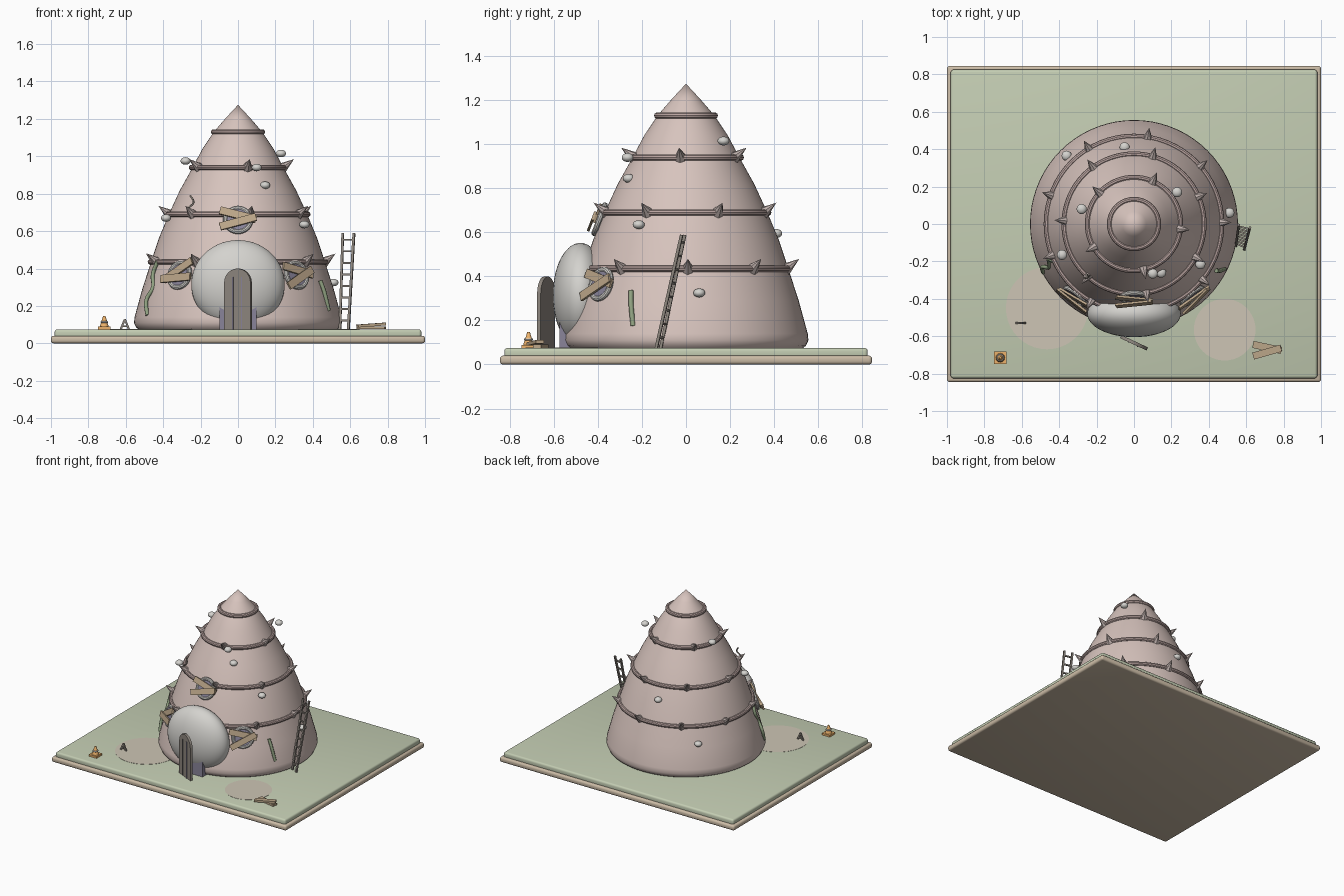
import bpy, bmesh, math
from mathutils import Matrix, Vector, Euler

if "Cube" in bpy.data.objects:
    bpy.data.objects.remove(bpy.data.objects["Cube"])

T = Matrix.Translation
mats = {}


def mat(name, col):
    m = bpy.data.materials.new(name)
    m.diffuse_color = (*col, 1)
    m.use_nodes = True
    m.node_tree.nodes["Principled BSDF"].inputs["Base Color"].default_value = m.diffuse_color
    mats[name] = m


mat("pink", (.68, .55, .51)); mat("trim", (.50, .38, .36)); mat("spike", (.50, .42, .40))
mat("stone", (.66, .65, .62)); mat("wood", (.50, .38, .25)); mat("dark_wood", (.27, .24, .21))
mat("tan", (.60, .50, .38)); mat("grass", (.55, .61, .45)); mat("vine", (.28, .36, .22))
mat("glass", (.25, .23, .32)); mat("orange", (.85, .45, .15)); mat("patch", (.61, .56, .46))


def finish(name, bm, m, angle=35):
    bmesh.ops.recalc_face_normals(bm, faces=bm.faces)
    me = bpy.data.meshes.new(name)
    bm.to_mesh(me)
    bm.free()
    ob = bpy.data.objects.new(name, me)
    bpy.context.collection.objects.link(ob)
    me.materials.append(mats[m])
    bpy.ops.object.select_all(action='DESELECT')
    ob.select_set(True)
    bpy.context.view_layer.objects.active = ob
    bpy.ops.object.shade_smooth_by_angle(angle=math.radians(angle))
    return ob


def box(name, size, M, m, bevel=0):
    bm = bmesh.new()
    bmesh.ops.create_cube(bm, size=1, matrix=M @ Matrix.Diagonal((*size, 1)))
    if bevel:
        bmesh.ops.bevel(bm, geom=bm.edges[:], offset=bevel, segments=3, profile=.5, affect='EDGES')
    return finish(name, bm, m)


def cone(name, r1, r2, depth, M, m, seg=32):
    bm = bmesh.new()
    bmesh.ops.create_cone(bm, cap_ends=True, segments=seg, radius1=r1, radius2=r2, depth=depth, matrix=M)
    return finish(name, bm, m)


def ball(name, radii, M, m, seg=16):
    bm = bmesh.new()
    bmesh.ops.create_uvsphere(bm, u_segments=seg, v_segments=seg // 2 + 4, radius=1,
                              matrix=M @ Matrix.Diagonal((*radii, 1)))
    return finish(name, bm, m, 60)


def lathe(name, pts, m, M=Matrix(), closed=False, seg=64):
    bm = bmesh.new()
    vs = [bm.verts.new((r, 0, z)) for r, z in pts]
    es = [bm.edges.new(p) for p in zip(vs, vs[1:])]
    if closed:
        es.append(bm.edges.new((vs[-1], vs[0])))
    bmesh.ops.spin(bm, geom=vs + es, cent=(0, 0, 0), axis=(0, 0, 1), angle=math.tau, steps=seg)
    bmesh.ops.remove_doubles(bm, verts=bm.verts, dist=1e-5)
    bm.transform(M)
    return finish(name, bm, m)


def ring(name, R, r, M, m, seg=64):
    pts = [(R + r * math.cos(a * math.tau / 10), r * math.sin(a * math.tau / 10)) for a in range(10)]
    return lathe(name, pts, m, M, True, seg)


def arch(name, w, h, depth, M, m):
    # upright slab with a rounded top, standing on its local origin
    pts = [(-w, 0), (w, 0)] + [(w * math.cos(i * math.pi / 12), h - w + w * math.sin(i * math.pi / 12))
                               for i in range(13)]
    bm = bmesh.new()
    f = bm.faces.new([bm.verts.new((x, -depth / 2, z)) for x, z in pts])
    ext = bmesh.ops.extrude_face_region(bm, geom=[f])['geom']
    bmesh.ops.translate(bm, vec=(0, depth, 0), verts=[v for v in ext if isinstance(v, bmesh.types.BMVert)])
    bm.transform(M)
    return finish(name, bm, m)


def tube(name, pts, r, m):
    cu = bpy.data.curves.new(name, 'CURVE')
    cu.dimensions = '3D'
    cu.bevel_depth = r
    cu.bevel_resolution = 2
    cu.use_fill_caps = True
    sp = cu.splines.new('BEZIER')
    sp.bezier_points.add(len(pts) - 1)
    for b, p in zip(sp.bezier_points, pts):
        b.co = p
        b.handle_left_type = b.handle_right_type = 'AUTO'
    cu.materials.append(mats[m])
    bpy.context.collection.objects.link(bpy.data.objects.new(name, cu))


def rod(name, a, b, w, m):
    a, b = Vector(a), Vector(b)
    q = (b - a).to_track_quat('Z', 'Y').to_matrix().to_4x4()
    box(name, (w, w, (b - a).length), T((a + b) / 2) @ q, m)


# Ground slab, lawn and bare patches
box("base_slab", (2, 1.69, .04), T((0, 0, .02)), "tan", .014)
box("lawn", (1.96, 1.65, .05), T((0, 0, .05)), "grass", .014)
for i, (x, y, r) in enumerate([(-.465, -.45, .22), (.485, -.565, .165)]):
    cone(f"dirt_patch_{i}", r, r, .004, T((x, y, .0745)), "patch", 40)

# Conical shell body
lathe("shell_body", [(0, .07), (.525, .07), (.545, .085), (.556, .11), (.553, .14), (.512, .29), (.465, .435),
                     (.422, .565), (.37, .69), (.31, .82), (.243, .94), (.19, 1.04), (.13, 1.13), (.065, 1.205),
                     (0, 1.275)], "pink", seg=72)

# Rings, with spikes: radius, height, spike count, first angle
for i, (R, z, n, ph) in enumerate([(.468, .435, 9, 1), (.373, .69, 7, 23), (.248, .94, 5, -6), (.13, 1.13, 0, 0)]):
    ring(f"band_{i}", R, .015, T((0, 0, z)), "trim")
    for k in range(n):
        M = Matrix.Rotation(math.radians(ph) + k * math.tau / n, 4, 'Z') @ T((R + .02, 0, z + .02)) \
            @ Matrix.Rotation(math.radians(53), 4, 'Y')
        cone(f"spike_{i}_{k}", .03, 0, .082, M, "spike", 8)

# Pebbles stuck on the shell
for i, p in enumerate([(-.28, .08, .975), (.23, .17, 1.015), (.10, -.265, .94), (.145, -.26, .845),
                       (.355, -.215, .635), (.51, .06, .325), (-.385, -.165, .67), (-.05, .41, .595),
                       (-.36, .365, .32)]):
    ball(f"pebble_{i}", (.027, .027, .02), T(p), "stone")

# Entrance dome, dark doorway and ajar door
ball("entrance_dome", (.25, .125, .237), T((0, -.48, .315)), "stone", 48)
arch("doorway", .10, .33, .06, T((0, -.545, .075)), "glass")
D = T((0, -.635, .075)) @ Matrix.Rotation(math.radians(-25), 4, 'Z')
arch("door", .078, .325, .018, D, "dark_wood")
for x in (-.026, .026):
    box("door_groove", (.005, .006, .28), D @ T((x, -.009, .14)), "glass")

# Round boarded windows: angle, radius, height, tilt, plank tilts
for i, (a, R, z, t, p1, p2) in enumerate([(270, .393, .66, 21, -15, 16), (309, .497, .365, 14, -14, 27),
                                          (231, .497, .365, 14, 32, 4)]):
    M = Matrix.Rotation(math.radians(a), 4, 'Z') @ T((R, 0, z)) @ Matrix.Rotation(math.radians(90 - t), 4, 'Y') \
        @ Matrix.Rotation(math.radians(90), 4, 'Z')   # local x right, y up, z outward
    ring(f"window_frame_{i}", .068, .013, M, "stone", 32)
    cone(f"window_pane_{i}", .068, .068, .016, M, "glass")
    for k, (s, p) in enumerate([(.022, p1), (-.022, p2)]):
        box(f"window_plank_{i}_{k}", (.2, .042, .012),
            M @ T((0, s, .018 + .011 * k)) @ Matrix.Rotation(math.radians(p), 4, 'Z'), "wood")

# Hanging vines and a curled tendril
tube("vine_left", [(-.43, -.20, .44), (-.455, -.19, .37), (-.455, -.23, .30), (-.49, -.23, .23), (-.485, -.26, .15)],
     .011, "vine")
tube("vine_right", [(.44, -.25, .335), (.46, -.25, .28), (.475, -.245, .22), (.485, -.24, .175)], .011, "vine")
tube("tendril", [(-.255, -.27, .79), (-.238, -.28, .755), (-.265, -.29, .715), (-.235, -.28, .675)], .005, "dark_wood")

# Leaning ladder
A0, A1 = Vector((.545, -.115, .075)), Vector((.56, -.005, .588))
B0, B1 = Vector((.59, -.135, .075)), Vector((.62, -.02, .588))
rod("ladder_rail_a", A0, A1, .013, "dark_wood")
rod("ladder_rail_b", B0, B1, .013, "dark_wood")
for i in range(8):
    t = (i + .75) / 8.3
    rod(f"ladder_rung_{i}", A0.lerp(A1, t), B0.lerp(B1, t), .01, "dark_wood")

# Loose planks on the lawn
for i, (y, z, a) in enumerate([(-.66, .083, -12), (-.685, .098, 16), (-.668, .11, 4)][:2]):
    box(f"loose_plank_{i}", (.155, .038, .015),
        T((.712, y, z)) @ Euler((0, math.radians(-4 * i), math.radians(a))).to_matrix().to_4x4(), "wood")

# Traffic cone
box("cone_foot", (.066, .066, .014), T((-.715, -.715, .082)), "orange")
cone("cone_body", .025, .006, .06, T((-.715, -.715, .117)), "orange", 20)
ring("cone_stripe", .016, .005, T((-.715, -.715, .114)), "stone", 20)

# Small folding A-shaped stand
for s in (-1, 1):
    rod("stand_leg", (-.605 + s * .023, -.53, .073), (-.605, -.53, .128), .011, "dark_wood")
rod("stand_bar", (-.62, -.53, .092), (-.59, -.53, .092), .009, "dark_wood")
